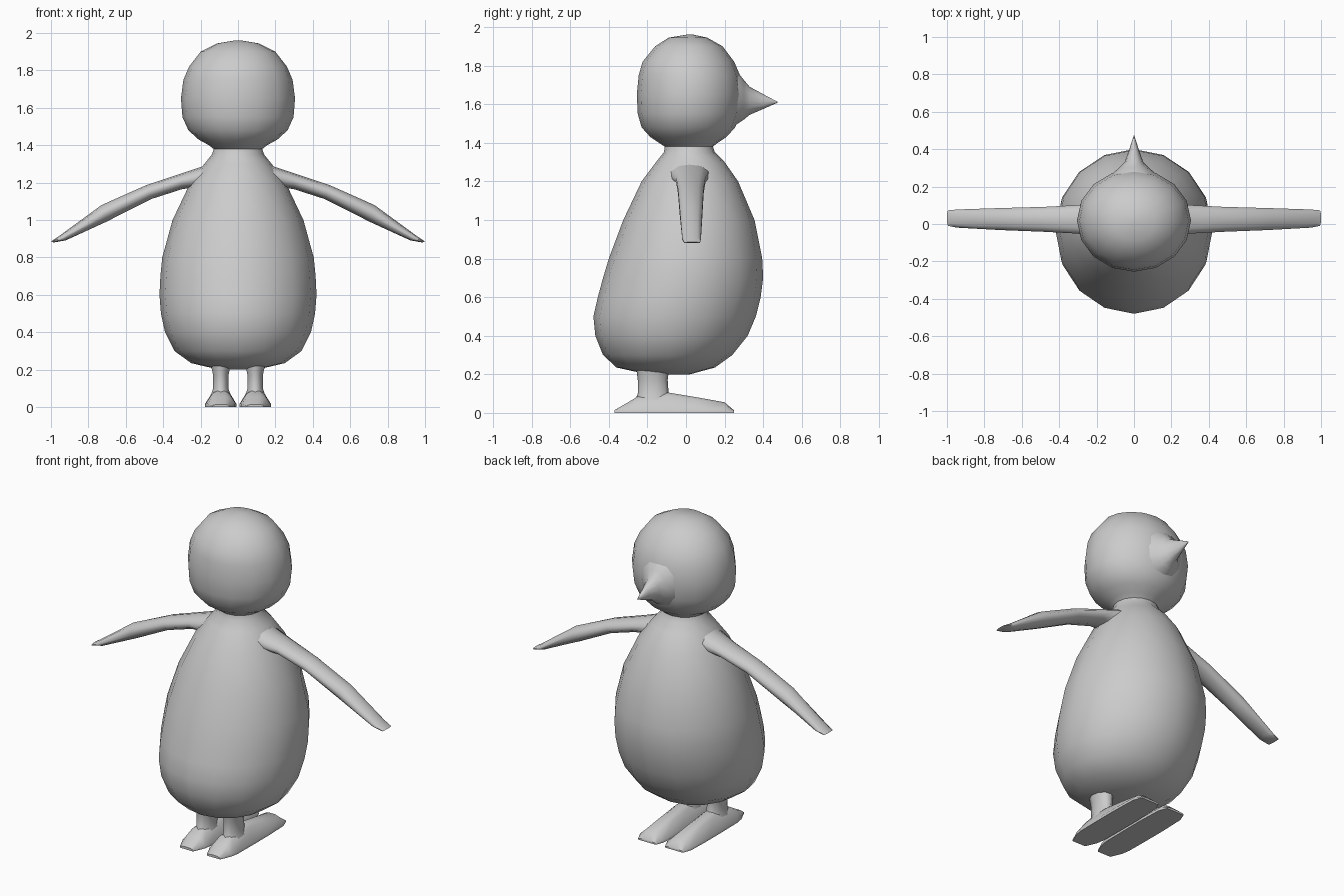
import bpy, bmesh, math

grey = bpy.data.materials.new("plain grey")
grey.diffuse_color = (0.6, 0.6, 0.6, 1)


def loft(name, rings, angle=60):
    """Skin a list of equal-length point rings and cap both ends."""
    bm = bmesh.new()
    loops = [[bm.verts.new(p) for p in ring] for ring in rings]
    n = len(loops[0])
    for a, b in zip(loops, loops[1:]):
        for i in range(n):
            j = (i + 1) % n
            bm.faces.new((a[i], a[j], b[j], b[i]))
    for end in (loops[0], loops[-1]):
        mid = bm.verts.new(sum((v.co for v in end), end[0].co * 0) / n)
        for i in range(n):
            bm.faces.new((end[i], end[(i + 1) % n], mid))
    bmesh.ops.remove_doubles(bm, verts=bm.verts, dist=0.0005)
    bmesh.ops.recalc_face_normals(bm, faces=bm.faces)
    mesh = bpy.data.meshes.new(name)
    bm.to_mesh(mesh)
    bm.free()
    mesh.materials.append(grey)
    obj = bpy.data.objects.new(name, mesh)
    bpy.context.collection.objects.link(obj)
    bpy.ops.object.select_all(action="DESELECT")
    obj.select_set(True)
    bpy.context.view_layer.objects.active = obj
    bpy.ops.object.shade_smooth_by_angle(angle=math.radians(angle))
    return obj


def circle(n):
    return [(math.sin(2 * math.pi * i / n), math.cos(2 * math.pi * i / n)) for i in range(n)]


# Body, neck and head: height, half width, back y, front y
torso = [
    (0.20, 0.10, -0.20, 0.02), (0.235, 0.25, -0.36, 0.15), (0.30, 0.34, -0.43, 0.24),
    (0.40, 0.39, -0.47, 0.32), (0.50, 0.412, -0.48, 0.362), (0.60, 0.42, -0.457, 0.387),
    (0.70, 0.415, -0.43, 0.40), (0.80, 0.405, -0.40, 0.395), (1.00, 0.35, -0.325, 0.355),
    (1.20, 0.255, -0.23, 0.27), (1.30, 0.18, -0.155, 0.20), (1.35, 0.14, -0.115, 0.15),
    (1.38, 0.13, -0.11, 0.14), (1.40, 0.155, -0.14, 0.165), (1.43, 0.21, -0.185, 0.21),
    (1.48, 0.265, -0.23, 0.255), (1.55, 0.297, -0.25, 0.28), (1.65, 0.305, -0.255, 0.293),
    (1.75, 0.292, -0.245, 0.28), (1.82, 0.262, -0.225, 0.25), (1.90, 0.20, -0.16, 0.19),
    (1.945, 0.11, -0.09, 0.11), (1.96, 0.02, 0.0, 0.04),
]
loft("body_and_head", [[(w * s, (y0 + y1) / 2 + (y1 - y0) / 2 * c, z) for s, c in circle(16)]
                       for z, w, y0, y1 in torso])

# Beak: y, half width, bottom z, top z
beak = [(0.20, 0.17, 1.46, 1.81), (0.262, 0.125, 1.495, 1.775), (0.30, 0.08, 1.52, 1.725),
        (0.33, 0.05, 1.545, 1.69), (0.40, 0.025, 1.575, 1.652), (0.475, 0.001, 1.608, 1.612)]
loft("beak", [[(w * s, y, (z0 + z1) / 2 + (z1 - z0) / 2 * c) for s, c in circle(12)]
              for y, w, z0, z1 in beak])

# Wings: upper edge x z, lower edge x z, back y, front y
wing = [
    (0.10, 1.32, 0.16, 1.12, -0.10, 0.13), (0.18, 1.29, 0.235, 1.175, -0.08, 0.12),
    (0.30, 1.25, 0.30, 1.165, -0.055, 0.105), (0.49, 1.187, 0.465, 1.112, -0.045, 0.095),
    (0.73, 1.08, 0.706, 0.99, -0.035, 0.088), (0.96, 0.912, 0.92, 0.892, -0.022, 0.08),
    (1.00, 0.885, 0.985, 0.88, -0.012, 0.075),
]
# Feet: y, half width at the sole, half width on top, top z
foot = [(-0.37, 0.045, 0.03, 0.015), (-0.30, 0.075, 0.05, 0.055), (-0.25, 0.083, 0.045, 0.085),
        (-0.09, 0.085, 0.04, 0.105), (0.05, 0.085, 0.042, 0.082), (0.20, 0.08, 0.045, 0.055),
        (0.25, 0.06, 0.05, 0.012)]
# Legs: height, half width, back y, front y
leg = [(0.05, 0.06, -0.27, -0.07), (0.10, 0.043, -0.25, -0.09), (0.17, 0.043, -0.25, -0.095),
       (0.21, 0.052, -0.255, -0.09), (0.28, 0.065, -0.27, -0.07)]

for side, label in ((1, "right"), (-1, "left")):
    loft(label + "_wing", [
        [(side * ((xa + xb) / 2 + (xa - xb) / 2 * c), (y0 + y1) / 2 + (y1 - y0) / 2 * s,
          (za + zb) / 2 + (za - zb) / 2 * c) for s, c in circle(10)]
        for xa, za, xb, zb, y0, y1 in wing])
    mid = 0.092 * side
    loft(label + "_foot", [
        [(mid - a, y, 0), (mid + a, y, 0), (mid + a, y, min(0.015, z * 0.6)),
         (mid + b, y, z * 0.85), (mid + b * 0.5, y, z), (mid - b * 0.5, y, z),
         (mid - b, y, z * 0.85), (mid - a, y, min(0.015, z * 0.6))]
        for y, a, b, z in foot], 50)
    loft(label + "_leg", [
        [(mid + w * s, (y0 + y1) / 2 + (y1 - y0) / 2 * c, z) for s, c in circle(10)]
        for z, w, y0, y1 in leg])
